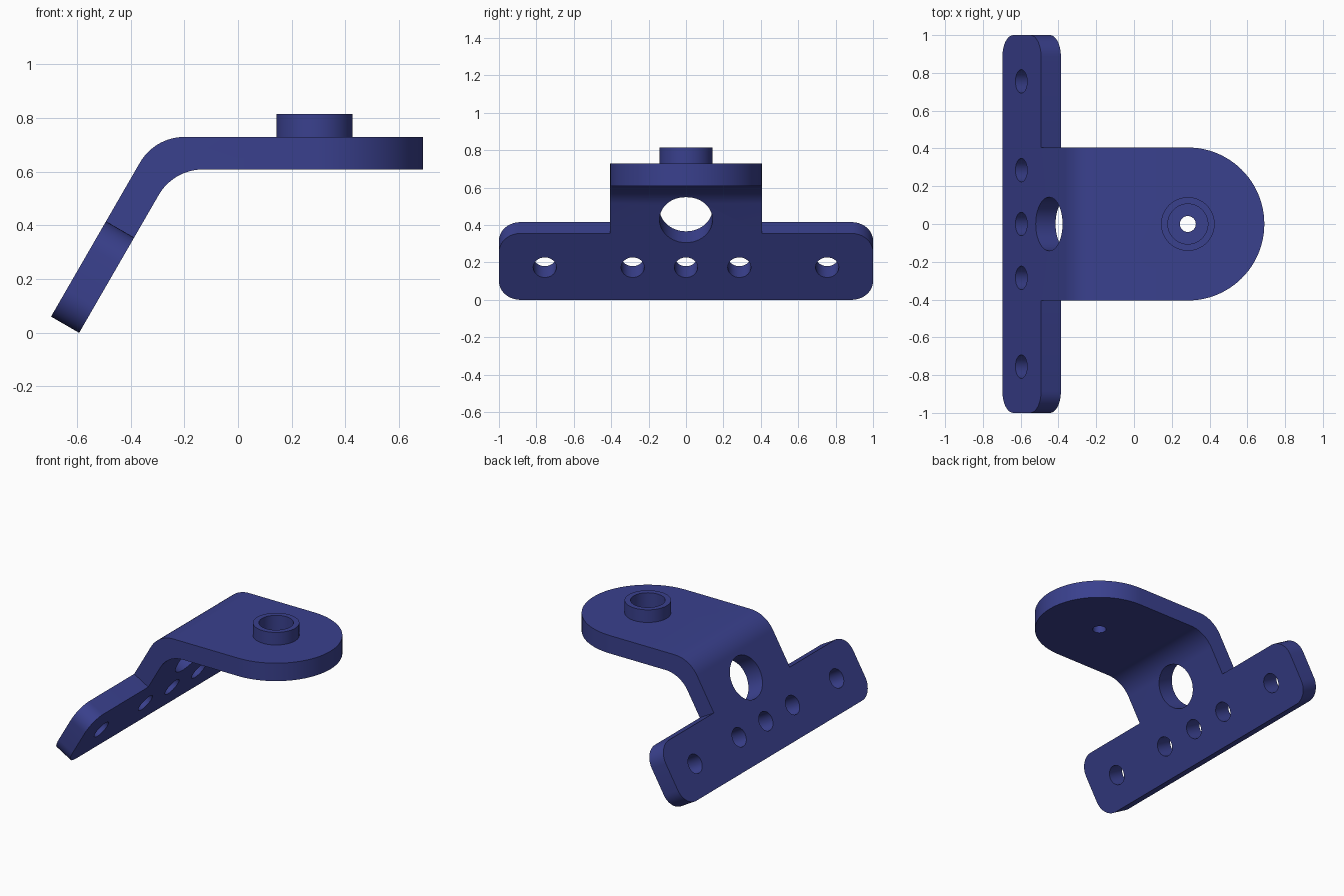
import bpy, bmesh, math
from mathutils import Vector

if "Cube" in bpy.data.objects:
    bpy.data.objects.remove(bpy.data.objects["Cube"])

T = 0.121                       # plate thickness
C, S = math.cos(math.radians(60)), math.sin(math.radians(60))
TOP, X0 = 0.73, -0.592          # deck height, lower edge of the sloped plate
ARM, R_END, X_BOSS = 0.405, 0.408, 0.285

blue = bpy.data.materials.new("dark blue")
blue.diffuse_color = (0.042, 0.052, 0.27, 1)
blue.use_nodes = True
blue.node_tree.nodes["Principled BSDF"].inputs["Base Color"].default_value = blue.diffuse_color


def slope(s, n, y):
    """Point s along the slope, n out of its underside, y across."""
    return Vector((X0 + C * s + S * n, y, S * s - C * n))


def arc(cx, cy, r, a0, a1, n=16):
    return [(cx + r * math.cos(math.radians(a0 + (a1 - a0) * i / n)),
             cy + r * math.sin(math.radians(a0 + (a1 - a0) * i / n))) for i in range(n + 1)]


def prism(name, pts, offset):
    """Closed solid made by sweeping a polygon along an offset."""
    bm = bmesh.new()
    face = bm.faces.new([bm.verts.new(p) for p in pts])
    ext = bmesh.ops.extrude_face_region(bm, geom=[face], use_keep_orig=True)
    bmesh.ops.translate(bm, vec=offset, verts=[g for g in ext["geom"] if isinstance(g, bmesh.types.BMVert)])
    bmesh.ops.recalc_face_normals(bm, faces=bm.faces)
    me = bpy.data.meshes.new(name)
    bm.to_mesh(me)
    bm.free()
    me.materials.append(blue)
    ob = bpy.data.objects.new(name, me)
    bpy.context.collection.objects.link(ob)
    return ob


def disc(x, r, z0, z1, name):
    pts = [Vector((px, py, z0)) for px, py in arc(x, 0, r, 0, 360, 64)[:-1]]
    return prism(name, pts, Vector((0, 0, z1 - z0)))


def slope_hole(s, y, r):
    pts = [slope(a, -0.3, b) for a, b in arc(s, y, r, 0, 360, 48)[:-1]]
    return prism("hole_cutter", pts, slope(0, 0.45, 0) - slope(0, 0, 0))


def combine(ob, other, op):
    m = ob.modifiers.new(op, 'BOOLEAN')
    m.operation, m.object, m.solver = op, other, 'EXACT'
    bpy.context.view_layer.objects.active = ob
    bpy.ops.object.modifier_apply(modifier=m.name)
    bpy.data.objects.remove(other)


# Bent side profile, with equal fillets inside and outside the bend
R = 0.192
tan = R * math.tan(math.radians(30))
x_in = X0 + (TOP - T) / math.tan(math.radians(60))
x_out = slope(0, -T, 0).x + (TOP - slope(0, -T, 0).z) / math.tan(math.radians(60))
side = [(X0, 0)] + arc(x_in + tan, TOP - T - R, R, 150, 90)
side += [(0.85, TOP - T), (0.85, TOP)] + arc(x_out + tan, TOP - R, R, 90, 150)
low = slope(0, -T, 0)
side += [(low.x, low.z)]
bracket = prism("bracket", [Vector((x, -1.2, z)) for x, z in side], Vector((0, 2.4, 0)))

# T-shaped outline: wide rounded flange with the narrower arm
W, H, r = 1.0, 0.41, 0.115
half = arc(r, W - r, r, 180, 90, 10) + arc(H - r, W - r, r, 90, 0, 10) + [(H, ARM), (2.2, ARM)]
outline = half + [(s, -y) for s, y in reversed(half)]
combine(bracket, prism("outline_cutter", [slope(s, -1, y) for s, y in outline],
                       slope(0, 2.6, 0) - slope(0, 0, 0)), 'INTERSECT')

# Round end of the deck
end = arc(X_BOSS, 0, ARM, -90, 90, 48) + [(X_BOSS, 1.2), (1.2, 1.2), (1.2, -1.2), (X_BOSS, -1.2)]
combine(bracket, prism("end_cutter", [Vector((x, y, 0.4)) for x, y in end], Vector((0, 0, 0.6))), 'DIFFERENCE')

# Raised boss with counterbore and through hole
combine(bracket, disc(X_BOSS, 0.142, 0.67, 0.815, "boss"), 'UNION')
combine(bracket, disc(X_BOSS, 0.106, 0.69, 1.0, "bore_cutter"), 'DIFFERENCE')
combine(bracket, disc(X_BOSS, 0.042, 0.4, 0.9, "pin_cutter"), 'DIFFERENCE')

# Large opening and the row of mounting holes
combine(bracket, slope_hole(0.495, 0, 0.142), 'DIFFERENCE')
for y in (-0.755, -0.285, 0, 0.285, 0.755):
    combine(bracket, slope_hole(0.2, y, 0.062), 'DIFFERENCE')

bpy.ops.object.select_all(action='DESELECT')
bracket.select_set(True)
bpy.context.view_layer.objects.active = bracket
bpy.ops.object.shade_smooth_by_angle(angle=math.radians(30))
